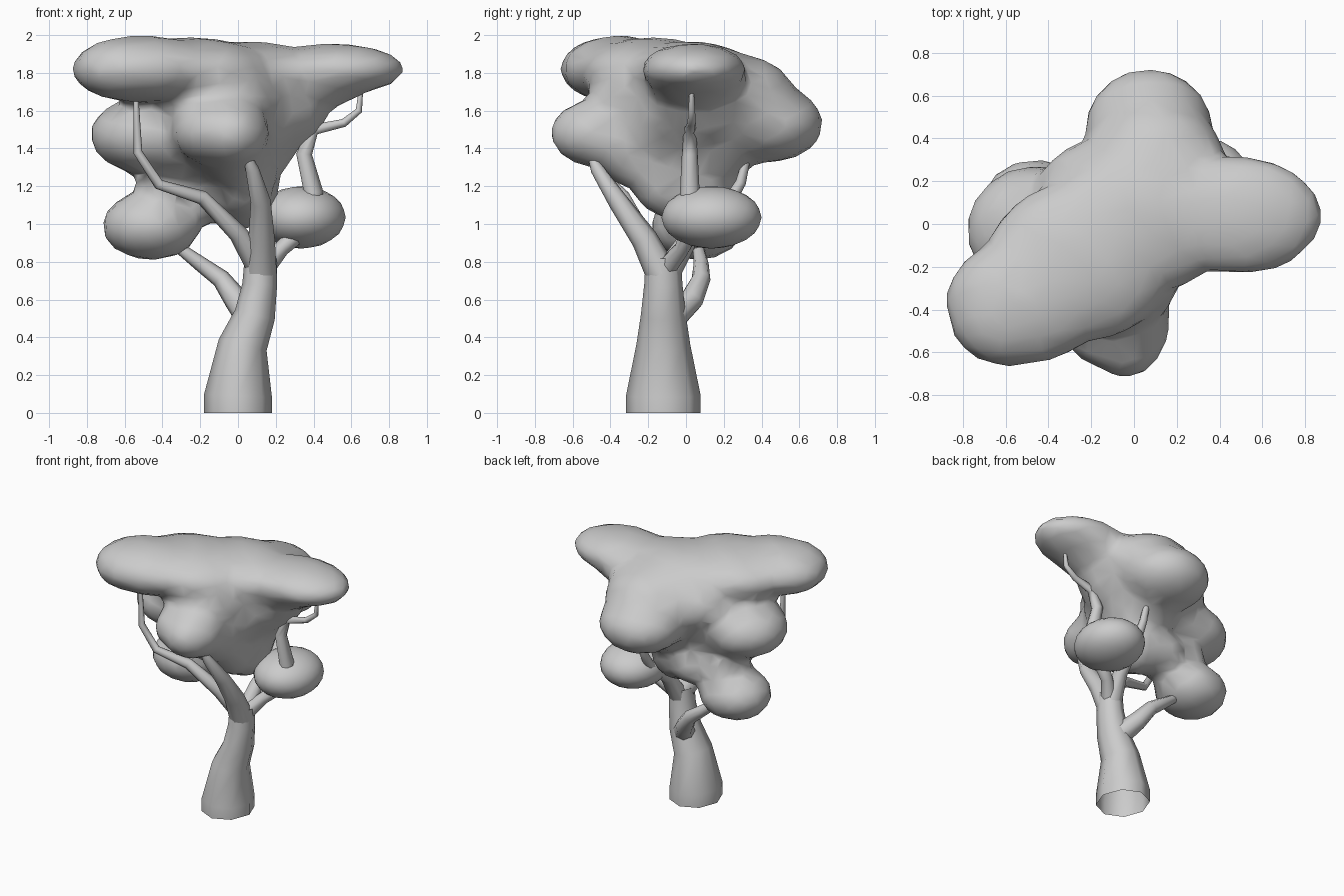
import bpy, bmesh, math
from mathutils import Vector, Matrix


def finish(name, bm):
    bmesh.ops.recalc_face_normals(bm, faces=bm.faces[:])
    mesh = bpy.data.meshes.new(name)
    bm.to_mesh(mesh)
    bm.free()
    ob = bpy.data.objects.new(name, mesh)
    bpy.context.collection.objects.link(ob)
    for p in mesh.polygons:
        p.use_smooth = len(p.vertices) <= 4
    return ob


def limb(name, path, sides=8, stretch=1.0, tip=True):
    """Tapered tube through (x, y, z, radius) points, open at the root."""
    bm = bmesh.new()
    pts = [Vector(p[:3]) for p in path]
    rings = []
    for i, p in enumerate(pts):
        if i == 0:
            t = pts[1] - p
        elif i == len(pts) - 1:
            t = p - pts[i - 1]
        else:
            t = (p - pts[i - 1]).normalized() + (pts[i + 1] - p).normalized()
        t.normalize()
        u = Vector((0, 1, 0)).cross(t).normalized()
        v = t.cross(u)
        r = path[i][3]
        rings.append([bm.verts.new(p + u * r * math.cos(a) + v * r * stretch * math.sin(a))
                      for a in (2 * math.pi * k / sides for k in range(sides))])
    for a, b in zip(rings, rings[1:]):
        for k in range(sides):
            n = (k + 1) % sides
            bm.faces.new((a[k], a[n], b[n], b[k]))
    if tip:
        bm.faces.new(rings[-1])
    return finish(name, bm)


def foliage(name, blobs, subdiv=4, grow=1.0):
    """Ellipsoids (x, y, z, rx, ry, rz) in one mesh."""
    bm = bmesh.new()
    for x, y, z, rx, ry, rz in blobs:
        m = Matrix.Translation((x, y, z)) @ Matrix.Diagonal((rx * grow, ry * grow, rz * grow, 1))
        bmesh.ops.create_icosphere(bm, subdivisions=subdiv, radius=1, matrix=m)
    return finish(name, bm)


# Trunk
limb("trunk", [(0.0, -0.12, 0, .18), (0.0, -0.12, .09, .18), (.025, -.12, .36, .13),
               (.09, -.12, .52, .108), (.115, -.12, .68, .092), (.12, -.12, .82, .085)],
     stretch=1.1, tip=False)

# Branches
limb("front_branch", [(.12, -.13, .74, .085), (.125, -.22, .92, .07),
                      (.12, -.36, 1.12, .053), (.075, -.47, 1.29, .036), (.05, -.50, 1.36, .02)])
limb("left_branch", [(.11, -.13, .78, .07), (.0, -.23, .95, .05), (-.19, -.33, 1.14, .038),
                     (-.42, -.39, 1.21, .028), (-.53, -.41, 1.38, .024), (-.54, -.41, 1.66, .014)])
limb("right_branch", [(.13, -.11, .76, .06), (.23, -.02, .87, .042), (.35, .03, .98, .055),
                      (.40, .02, 1.17, .052), (.35, .02, 1.37, .042), (.40, .02, 1.50, .032),
                      (.56, .03, 1.535, .022), (.64, .03, 1.60, .018), (.65, .03, 1.70, .012)])
limb("back_branch", [(.12, -.10, .74, .07), (.14, .02, .93, .05), (.16, .22, 1.10, .036),
                     (.16, .29, 1.22, .028), (.15, .33, 1.38, .018)])
limb("low_branch", [(.07, -.08, .50, .08), (-.01, .03, .60, .065), (-.09, .08, .71, .05),
                    (-.2, .08, .79, .04), (-.36, .06, .91, .025)])

# Main canopy: merged clumps
canopy = foliage("canopy", [
    (-.46, .06, .99, .25, .235, .175),     # low left clump
    (-.36, .05, 1.20, .17, .18, .15),
    (-.14, .08, 1.16, .18, .19, .15),
    (.03, .05, 1.22, .18, .20, .24),       # stem of the canopy
    (.02, -.08, 1.24, .18, .20, .20),
    (-.46, -.03, 1.47, .31, .29, .20),     # middle left clump
    (-.2, -.05, 1.5, .32, .32, .27),
    (-.04, -.45, 1.48, .20, .26, .175),    # front clump
    (-.14, -.41, 1.49, .20, .25, .17),
    (-.02, -.25, 1.43, .20, .25, .23),
    (-.10, -.24, 1.66, .30, .26, .18),
    (.07, .43, 1.53, .29, .285, .195),     # back clump
    (.10, .25, 1.66, .32, .32, .23),
    (-.12, .15, 1.65, .32, .24, .2),
    (.05, .1, 1.5, .27, .32, .28),
    (.08, -.08, 1.56, .22, .24, .24),
    (-.51, -.36, 1.82, .355, .285, .17),   # top left clump
    (-.59, -.41, 1.82, .27, .245, .16),
    (-.26, -.18, 1.81, .42, .36, .17),
    (.03, .02, 1.79, .42, .33, .17),
    (.24, .06, 1.63, .23, .25, .22),
    (.40, .05, 1.76, .28, .25, .14),
    (.50, .04, 1.82, .365, .265, .13),     # top right clump
], grow=1.05)
rm = canopy.modifiers.new("merge", 'REMESH')
rm.mode = 'VOXEL'
rm.voxel_size = 0.035
rm.use_smooth_shade = True
sm = canopy.modifiers.new("soften", 'SMOOTH')
sm.factor = 0.5
sm.iterations = 10
dc = canopy.modifiers.new("facets", 'DECIMATE')
dc.ratio = 0.12

# Separate low right clump
foliage("right_clump", [(.335, .135, 1.035, .235, .265, .165)], subdiv=3)
